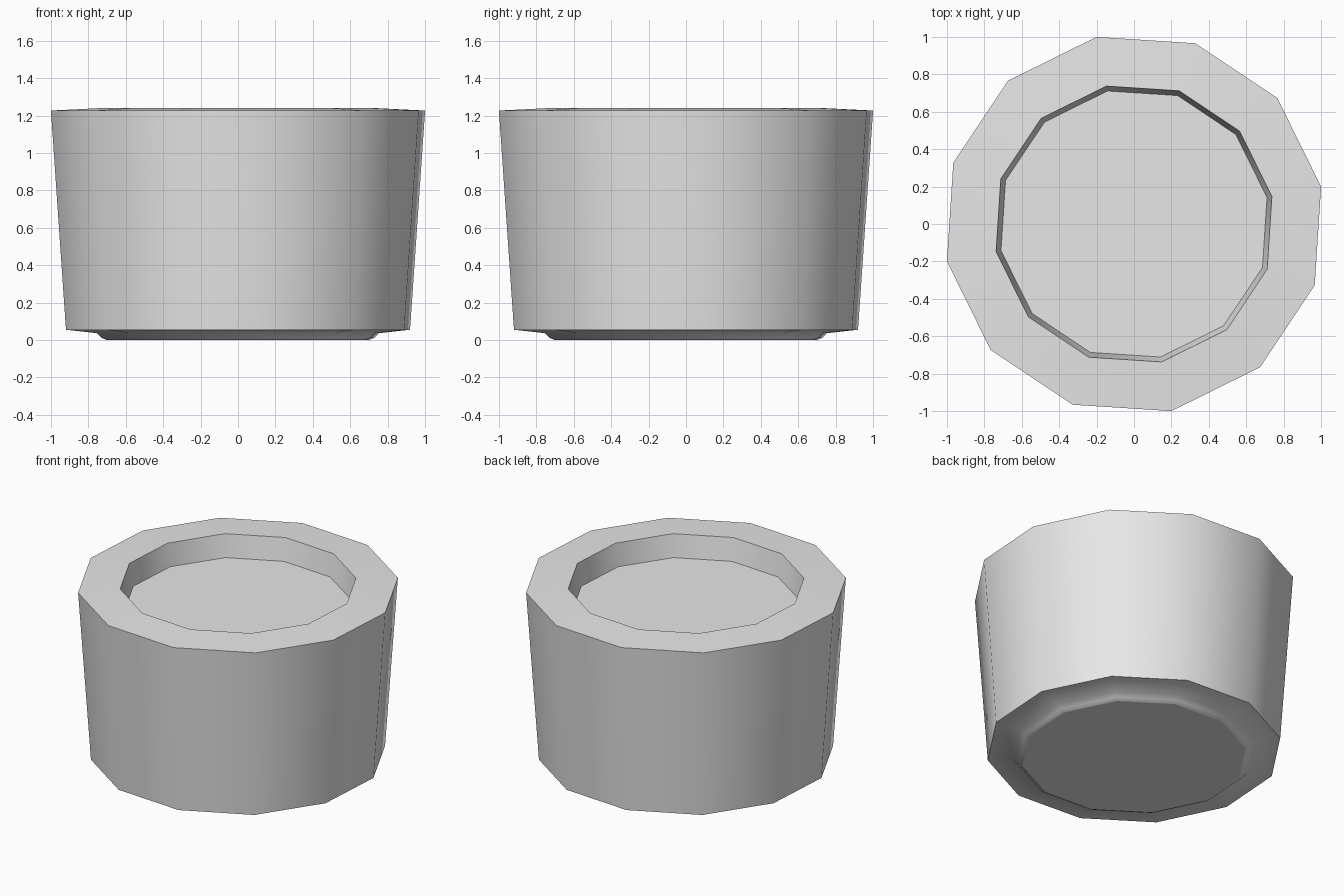
import bpy, bmesh
from math import cos, sin, radians

cube = bpy.data.objects.get("Cube")
if cube:
    bpy.data.objects.remove(cube, do_unlink=True)

SIDES = 12
TURN = radians(11.3)

# Plain grey finish
grey = bpy.data.materials.new("light_grey")
grey.use_nodes = True
grey.diffuse_color = (0.8, 0.8, 0.8, 1)
grey.node_tree.nodes["Principled BSDF"].inputs["Base Color"].default_value = (0.8, 0.8, 0.8, 1)

# Profile as (radius, height): foot, underside, tapered wall, rim, recess
profile = [
    (0.715, 0.0), (0.745, 0.012), (0.77, 0.037), (0.938, 0.055),
    (1.02, 1.227), (0.752, 1.24), (0.725, 1.085),
]


def lathe(name, points, material):
    bm = bmesh.new()
    rings = []
    for r, z in points:
        angles = [TURN + radians(360 / SIDES) * i for i in range(SIDES)]
        rings.append([bm.verts.new((r * cos(a), r * sin(a), z)) for a in angles])
    for low, high in zip(rings, rings[1:]):
        for i in range(SIDES):
            j = (i + 1) % SIDES
            bm.faces.new((low[i], low[j], high[j], high[i])).smooth = True
    # Flat foot and recess floor with crisp borders
    for cap in (bm.faces.new(rings[0][::-1]), bm.faces.new(rings[-1])):
        cap.smooth = False
    bm.normal_update()
    for e in bm.edges:
        e.smooth = e.calc_face_angle(0) < radians(50)
    mesh = bpy.data.meshes.new(name)
    bm.to_mesh(mesh)
    bm.free()
    mesh.materials.append(material)
    obj = bpy.data.objects.new(name, mesh)
    bpy.context.collection.objects.link(obj)
    return obj


lathe("tapered_pot", profile, grey)
